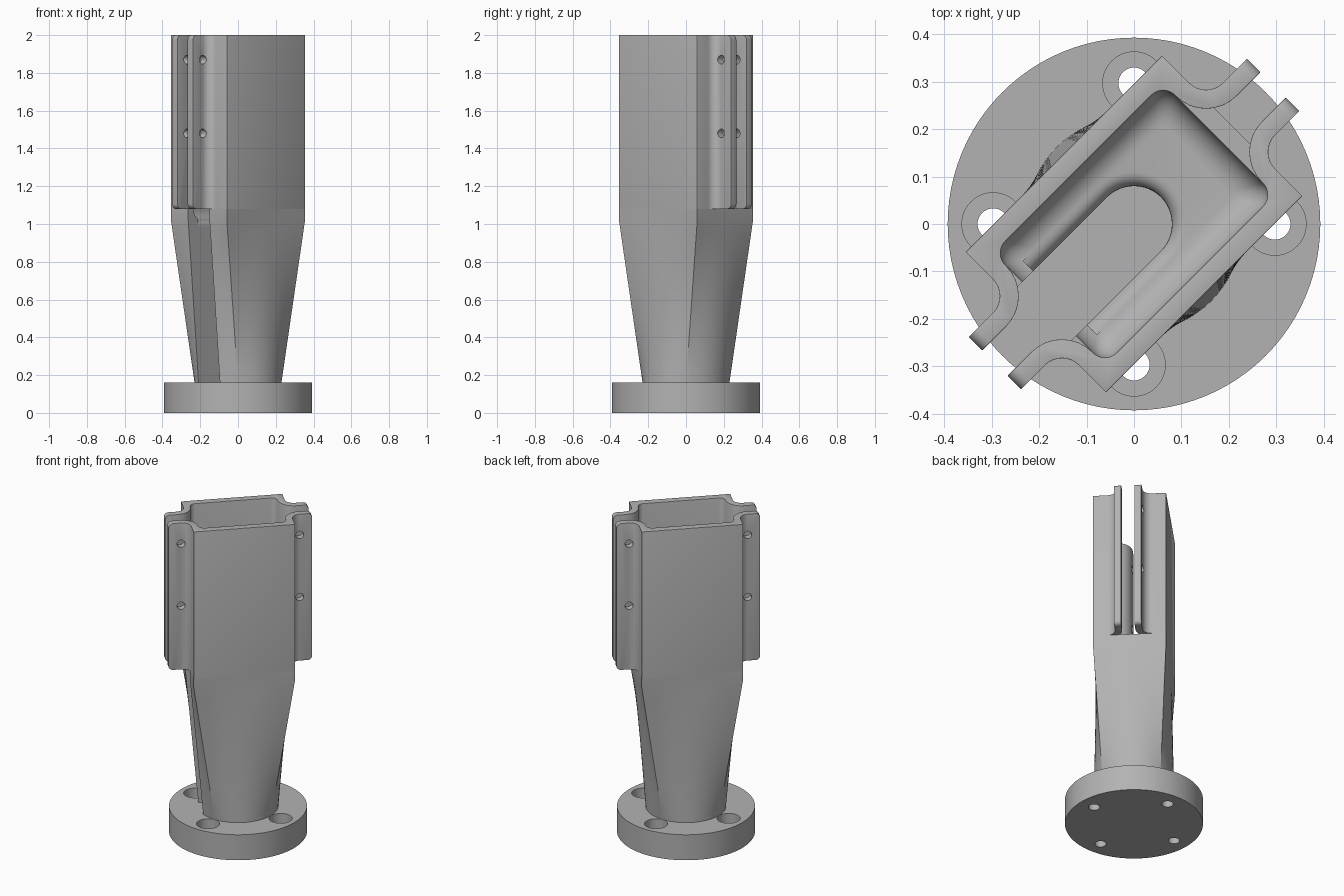
import bpy, bmesh
from math import pi, sin, cos, tan, radians

cube = bpy.data.objects.get("Cube")
if cube:
    bpy.data.objects.remove(cube, do_unlink=True)

grey = bpy.data.materials.new("plain grey")
grey.use_nodes = True
GREY = (0.45, 0.45, 0.45, 1)
grey.diffuse_color = GREY
grey.node_tree.nodes["Principled BSDF"].inputs["Base Color"].default_value = GREY

HU, HV = 0.293, 0.209            # socket half length and half width
IU, IV = 0.253, 0.166            # the same inside
FLANGE_TOP, SHOULDER, RIM, TOP = 0.16, 1.02, 1.08, 2.0


def arc(cx, cy, r, a0, a1, n=8):
    return [(cx + r * cos(radians(a0 + (a1 - a0) * i / n)),
             cy + r * sin(radians(a0 + (a1 - a0) * i / n))) for i in range(n + 1)]


def add_object(name, bm):
    bmesh.ops.recalc_face_normals(bm, faces=bm.faces)
    mesh = bpy.data.meshes.new(name)
    bm.to_mesh(mesh)
    bm.free()
    mesh.materials.append(grey)
    ob = bpy.data.objects.new(name, mesh)
    bpy.context.collection.objects.link(ob)
    return ob


def loft(rings):
    """Skin a stack of (outline, height) rings and cap both ends."""
    bm = bmesh.new()
    rows = [[bm.verts.new((x, y, z)) for x, y in outline] for outline, z in rings]
    n = len(rows[0])
    for a, b in zip(rows, rows[1:]):
        for i in range(n):
            j = (i + 1) % n
            bm.faces.new((a[i], a[j], b[j], b[i]))
    bm.faces.new(rows[0][::-1])
    bm.faces.new(rows[-1])
    return bm


def cylinder(x, y, r, z0, z1):
    outline = arc(x, y, r, 0, 360, 48)[:-1]
    return add_object("cutter", loft([(outline, z0), (outline, z1)]))


def cut(ob, cutters):
    for c in cutters:
        c.hide_render = True
        mod = ob.modifiers.new("cut", "BOOLEAN")
        mod.operation = "DIFFERENCE"
        mod.solver = "EXACT"
        mod.object = c
        bpy.context.view_layer.objects.active = ob
        bpy.ops.object.modifier_apply(modifier=mod.name)
        bpy.data.objects.remove(c, do_unlink=True)


def finish(ob, turn=0.0, angle=30):
    ob.rotation_euler.z = turn
    bpy.ops.object.select_all(action="DESELECT")
    ob.select_set(True)
    bpy.context.view_layer.objects.active = ob
    bpy.ops.object.shade_smooth_by_angle(angle=radians(angle))


# Round base flange with four counterbored bolt holes
disc = arc(0, 0, 0.393, 0, 360, 96)[:-1]
flange = add_object("base_flange", loft([(disc, 0), (disc, FLANGE_TOP)]))
bores = []
for k in range(4):
    x, y = 0.297 * cos(k * pi / 2), 0.297 * sin(k * pi / 2)
    bores += [cylinder(x, y, 0.033, -0.1, 0.3), cylinder(x, y, 0.066, 0.08, 0.3)]
cut(flange, bores)
finish(flange)


# Lower body: blends from a circle at the flange to the socket rectangle
def blend(t, r=0.23, n=16):
    pts = []
    for side in range(4):
        for i in range(n):
            a = -pi / 4 + pi / 2 * i / n
            s = tan(a)
            rx, ry = [(HU, s * HV), (-s * HU, HV), (-HU, -s * HV), (s * HU, -HV)][side]
            b = a + side * pi / 2
            pts.append((r * cos(b) * (1 - t) + rx * t, r * sin(b) * (1 - t) + ry * t))
    return pts


steps = 14
rings = [(blend(i / steps), FLANGE_TOP + (SHOULDER - FLANGE_TOP) * i / steps)
         for i in range(steps + 1)]
body = add_object("tapered_body", loft(rings + [(blend(1), RIM)]))


# Basin with a filleted floor, and a slot opening through one end
def round_rect(u, v, r):
    return (arc(u - r, v - r, r, 0, 90) + arc(r - u, v - r, r, 90, 180)
            + arc(r - u, r - v, r, 180, 270) + arc(u - r, r - v, r, 270, 360))


def slot(r, end):
    return arc(0, 0, r, -90, 90, 24) + [(end, r), (end, -r)]


FILLET = RIM - SHOULDER
basin = []
for i in range(9):
    a = pi / 2 * i / 8
    d = FILLET * (1 - sin(a))
    basin.append((round_rect(IU - d, IV - d, 0.035 - 0.4 * d), RIM - FILLET * cos(a)))
basin.append((round_rect(IU, IV, 0.035), RIM + 0.1))

lip = [(slot(0.08, -0.22), 0.9)]
for i in range(7):
    a = pi / 2 * i / 6
    lip.append((slot(0.08 + 0.03 * (1 - cos(a)), -0.22), SHOULDER - 0.03 + 0.03 * sin(a)))
lip.append((slot(0.11, -0.22), SHOULDER + 0.01))
channel = [(slot(0.08, -0.5), 0.1), (slot(0.08, -0.5), RIM + 0.1)]
cut(body, [add_object("cutter", loft(r)) for r in (basin, channel, lip)])
finish(body, pi / 4, 18)

# Two facing socket halves, each a wall with a clamping tab at both ends
TIP, TAB_OUT, TAB_IN = 0.415, 0.078, 0.038
NECK_U, NECK_V = HU + 0.05, TAB_OUT + 0.05
half = ([(HU, HV)] + arc(NECK_U, NECK_V, 0.05, 180, 270)
        + [(TIP, TAB_OUT), (TIP, TAB_IN)]
        + arc(NECK_U, NECK_V, NECK_V - TAB_IN, 270, 180)
        + arc(IU - 0.035, IV - 0.035, 0.035, 0, 90))
outline = half + [(-u, v) for u, v in reversed(half)]

for name, sign in (("left_socket_half", 1), ("right_socket_half", -1)):
    section = [(u, v * sign) for u, v in outline]
    bm = loft([(section, RIM), (section, TOP)])
    bmesh.ops.recalc_face_normals(bm, faces=bm.faces)
    # Round the tab corners, then soften the exposed edges
    tips = [e for e in bm.edges if all(abs(v.co.x) > TIP - 0.001 for v in e.verts)
            and abs(e.verts[0].co.z - e.verts[1].co.z) < 0.001]
    bmesh.ops.bevel(bm, geom=tips, offset=0.025, segments=5, profile=0.5, affect="EDGES")
    bm.normal_update()
    soft = []
    for e in bm.edges:
        mid = (e.verts[0].co + e.verts[1].co) / 2
        if e.calc_face_angle(0) > radians(50) and (mid.z > RIM + 0.001 or abs(mid.x) > 0.35):
            soft.append(e)
    bmesh.ops.bevel(bm, geom=soft, offset=0.01, segments=3, profile=0.5,
                    affect="EDGES", clamp_overlap=True)
    socket = add_object(name, bm)
    # Screw holes across the tabs
    drills = []
    for u in (-0.343, 0.343):
        for z in (1.48, 1.87):
            drill = cylinder(0, 0, 0.023, -0.3, 0.3)
            drill.rotation_euler.x = pi / 2
            drill.location = (u, 0, z)
            drills.append(drill)
    bpy.context.view_layer.update()
    cut(socket, drills)
    finish(socket, pi / 4, 35)
